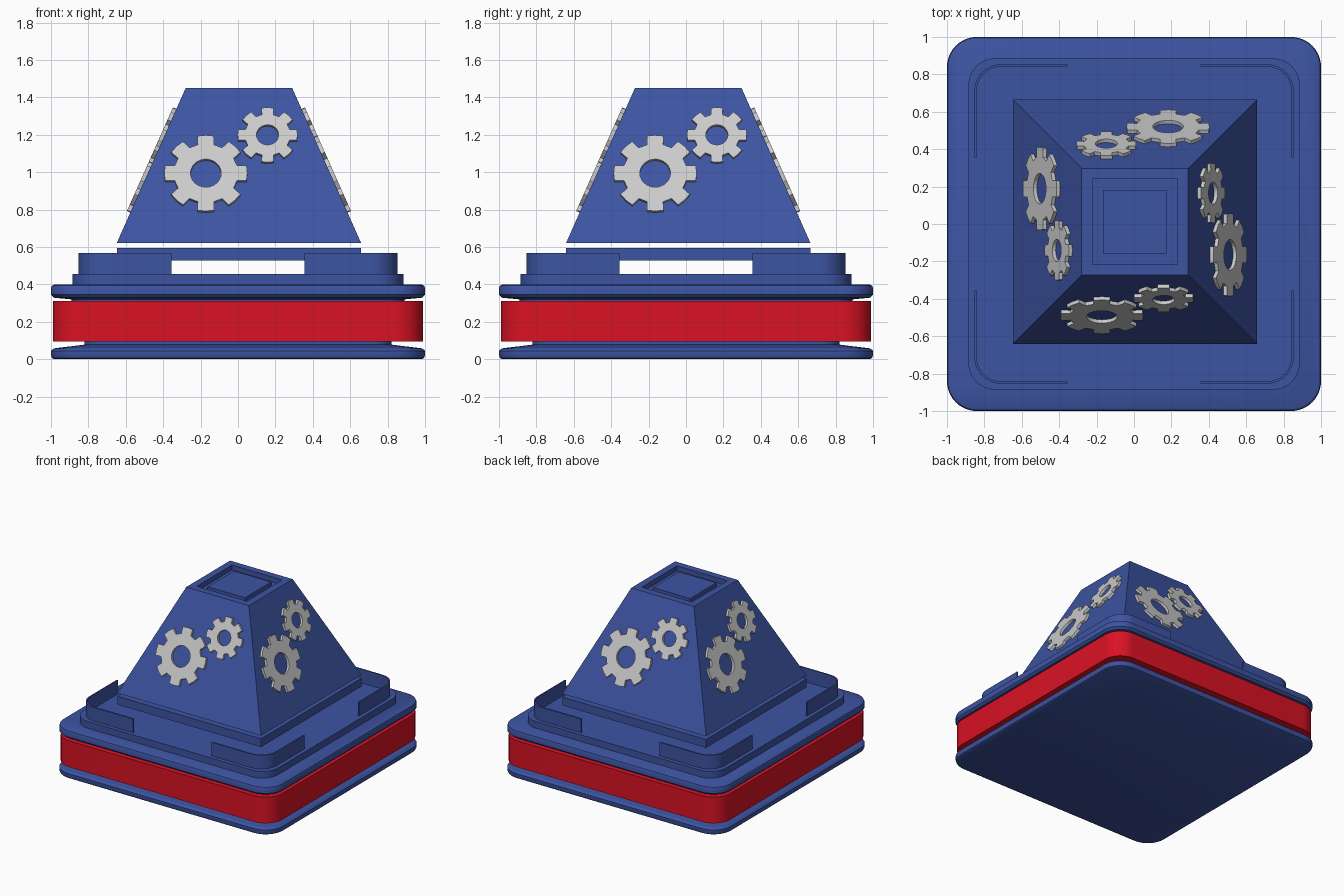
import bpy, bmesh
from math import sin, cos, pi, radians
from mathutils import Matrix, Vector

cube = bpy.data.objects.get("Cube")
if cube:
    bpy.data.objects.remove(cube, do_unlink=True)


def material(name, colour):
    m = bpy.data.materials.new(name)
    m.use_nodes = True
    m.diffuse_color = (*colour, 1)
    bsdf = next(n for n in m.node_tree.nodes if n.type == 'BSDF_PRINCIPLED')
    bsdf.inputs["Base Color"].default_value = (*colour, 1)
    return m


blue = material("blue", (0.046, 0.088, 0.36))
red = material("red", (0.70, 0.006, 0.017))
grey = material("light grey", (0.60, 0.60, 0.60))


def skin(name, rings, mat, matrix=Matrix(), loop=False, smooth=True):
    """Join matching rings of points; cap the ends unless they loop."""
    bm = bmesh.new()
    vs = [[bm.verts.new(matrix @ Vector(p)) for p in ring] for ring in rings]
    pairs = list(zip(vs, vs[1:]))
    if loop:
        pairs.append((vs[-1], vs[0]))
    else:
        bm.faces.new(vs[0])
        bm.faces.new(vs[-1])
    for a, b in pairs:
        for i in range(len(a)):
            j = (i + 1) % len(a)
            bm.faces.new((a[i], a[j], b[j], b[i]))
    bmesh.ops.recalc_face_normals(bm, faces=bm.faces)
    mesh = bpy.data.meshes.new(name)
    bm.to_mesh(mesh)
    bm.free()
    mesh.materials.append(mat)
    ob = bpy.data.objects.new(name, mesh)
    bpy.context.collection.objects.link(ob)
    if smooth:
        bpy.ops.object.select_all(action='DESELECT')
        ob.select_set(True)
        bpy.context.view_layer.objects.active = ob
        bpy.ops.object.shade_smooth_by_angle(angle=radians(30))
    return ob


def corner(half, r, turn=0, segs=10):
    """Arc of one rounded corner, as 2D points."""
    c = half - r
    steps = range(segs + 1) if r else [0]
    pts = [Vector((c + r * cos(i / segs * pi / 2), c + r * sin(i / segs * pi / 2)))
           for i in steps]
    return [Matrix.Rotation(turn * pi / 2, 2) @ p for p in pts]


def square(half, z, r=0.0):
    return [(p.x, p.y, z) for k in range(4) for p in corner(half, r, k)]


# Rounded base: each entry is half width, height, corner radius
skin("base_slab", [square(*s) for s in (
    (0.98, 0, 0.14), (0.995, 0.007, 0.155), (1, 0.02, 0.16), (1, 0.045, 0.16),
    (0.985, 0.058, 0.15), (0.82, 0.078, 0.1), (0.82, 0.1, 0.1))], blue)
skin("base_core", [square(0.82, z, 0.1) for z in (0.09, 0.32)], blue)
skin("red_band", [square(0.99, z, 0.15) for z in (0.095, 0.31)], red)
skin("upper_slab", [square(*s) for s in (
    (0.89, 0.305, 0.12), (0.89, 0.32, 0.12), (0.985, 0.329, 0.15),
    (1, 0.345, 0.16), (1, 0.38, 0.16), (0.995, 0.393, 0.155),
    (0.98, 0.4, 0.14))], blue)
skin("plinth", [square(0.885, z, 0.14) for z in (0.4, 0.455)], blue)

# Four thin corner rails
for k in range(4):
    outer, inner = corner(0.853, 0.14), corner(0.841, 0.128)
    end = 0.355
    outline = ([Vector((0.853, end))] + outer + [Vector((end, 0.853))]
               + [Vector((end, 0.841))] + inner[::-1] + [Vector((0.841, end))])
    skin(f"corner_rail_{k + 1}",
         [[(p.x, p.y, z) for p in outline] for z in (0.455, 0.567)],
         blue, Matrix.Rotation(k * pi / 2, 4, 'Z'))

# Tapered tower above a separate plate, with a recessed top
centre = Matrix.Translation((0.005, 0.012, 0))
BOTTOM, TOP, WIDE, NARROW = 0.622, 1.45, 0.653, 0.285
skin("tower_plate", [square(WIDE, z) for z in (0.527, 0.595)],
     blue, centre, smooth=False)
skin("tower", [square(*s) for s in (
    (WIDE, BOTTOM), (NARROW, TOP), (0.228, TOP), (0.228, 1.41),
    (0.17, 1.41), (0.17, 1.44))], blue, centre, smooth=False)


def gear_rings(tip, root, hole, teeth=8):
    angles, radii = [], []
    for t in range(teeth):
        for offset, r in ((-14.5, root), (-11.5, tip), (0, tip),
                          (11.5, tip), (14.5, root)):
            angles.append(radians(offset) + t * 2 * pi / teeth)
            radii.append(r)

    def ring(rs, z):
        return [(r * cos(a), r * sin(a), z) for a, r in zip(angles, rs)]
    holes = [hole] * len(radii)
    front, back = 0.02, -0.002
    return [ring(radii, front), ring(radii, back), ring(holes, back), ring(holes, front)]


# A large and a small gear lying on each sloping side
tilt = Vector((TOP - BOTTOM, WIDE - NARROW)).angle(Vector((1, 0)))
for k, side in enumerate(("front", "left", "back", "right")):
    turn = Matrix.Rotation(k * pi / 2, 4, 'Z')
    for size, x, z, radii in (("large", -0.177, 0.987, (0.222, 0.172, 0.082)),
                              ("small", 0.153, 1.192, (0.16, 0.122, 0.059))):
        y = -WIDE + (z - BOTTOM) * (WIDE - NARROW) / (TOP - BOTTOM)
        place = (centre @ turn @ Matrix.Translation((x, y, z))
                 @ Matrix.Rotation(pi / 2 - tilt, 4, 'X'))
        skin(f"{side}_{size}_gear", gear_rings(*radii), grey, place, loop=True)
